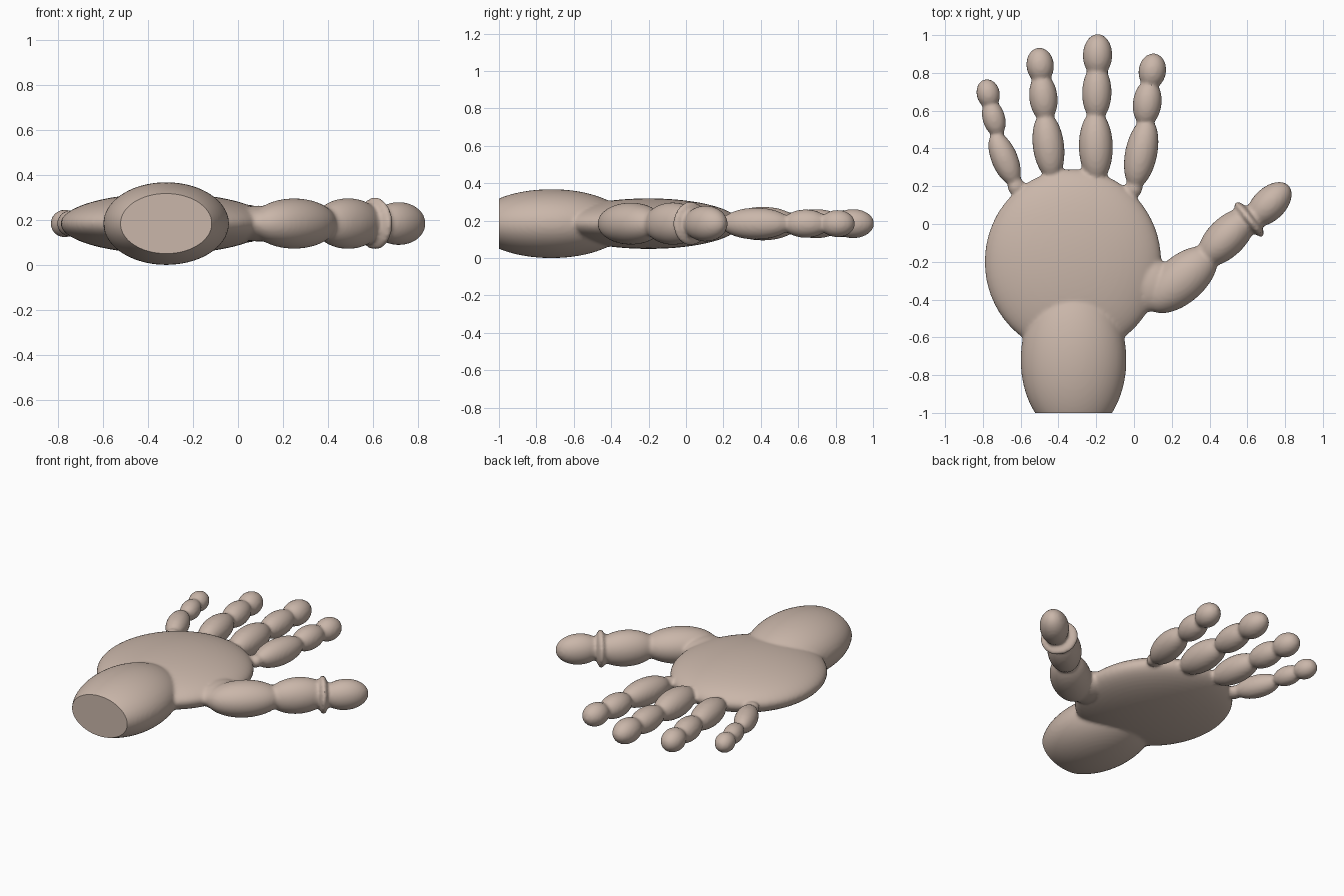
import bpy, bmesh, math
from mathutils import Matrix, Vector

if "Cube" in bpy.data.objects:
    bpy.data.objects.remove(bpy.data.objects["Cube"], do_unlink=True)

MID = 0.184  # height of the hand's middle plane

skin = bpy.data.materials.new("skin")
skin.use_nodes = True
colour = (0.59, 0.47, 0.40, 1)
skin.diffuse_color = colour
skin.node_tree.nodes["Principled BSDF"].inputs["Base Color"].default_value = colour

bm = bmesh.new()


def ellipsoid(x, y, size, angle=0):
    """Ellipsoid on the middle plane; size = radii along, across and up."""
    matrix = (Matrix.Translation((x, y, MID))
              @ Matrix.Rotation(math.radians(angle), 4, 'Z')
              @ Matrix.Diagonal((*size, 1)))
    bmesh.ops.create_uvsphere(bm, u_segments=64, v_segments=32, radius=1, matrix=matrix)


def finger(root, joints):
    """Chain of ellipsoids (x, y, length, width), with a thin web at the root."""
    ellipsoid(*root, (0.05, 0.045, 0.04), 90)
    previous = Vector(root)
    for x, y, length, width in joints:
        direction = Vector((x, y)) - previous
        angle = math.degrees(math.atan2(direction.y, direction.x))
        ellipsoid(x, y, (length, width, width), angle)
        previous = Vector((x, y))


# Palm and wrist
ellipsoid(-0.323, -0.2, (0.468, 0.49, 0.135))
ellipsoid(-0.32, -0.72, (0.28, 0.41, 0.184))

# Little, ring, middle and index fingers
finger((-0.625, 0.20), [(-0.685, 0.345, 0.150, 0.070),
                        (-0.742, 0.560, 0.100, 0.060),
                        (-0.772, 0.690, 0.078, 0.062)])
finger((-0.435, 0.27), [(-0.453, 0.415, 0.180, 0.083),
                        (-0.480, 0.670, 0.130, 0.075),
                        (-0.497, 0.840, 0.094, 0.073)])
finger((-0.200, 0.29), [(-0.202, 0.410, 0.190, 0.090),
                        (-0.197, 0.695, 0.150, 0.078),
                        (-0.193, 0.893, 0.113, 0.078)])
finger((-0.000, 0.19), [(0.038, 0.375, 0.190, 0.085),
                        (0.070, 0.640, 0.125, 0.076),
                        (0.097, 0.810, 0.094, 0.073)])

# Thumb with its root, two segments, knuckle ring and tip
ellipsoid(0.09, -0.32, (0.12, 0.145, 0.08))
ellipsoid(0.25, -0.295, (0.23, 0.125, 0.112), 41)
ellipsoid(0.49, -0.07, (0.19, 0.103, 0.113), 45)
ellipsoid(0.61, 0.025, (0.035, 0.116, 0.118), 39)
ellipsoid(0.716, 0.105, (0.143, 0.088, 0.096), 44)

mesh = bpy.data.meshes.new("hand")
bm.to_mesh(mesh)
bm.free()
hand = bpy.data.objects.new("hand", mesh)
bpy.context.collection.objects.link(hand)

# Fuse the parts into one skin and soften the joints
remesh = hand.modifiers.new("fuse", 'REMESH')
remesh.mode = 'VOXEL'
remesh.voxel_size = 0.011
soften = hand.modifiers.new("soften", 'SMOOTH')
soften.factor = 0.5
soften.iterations = 6
fused = bpy.data.meshes.new_from_object(
    hand.evaluated_get(bpy.context.evaluated_depsgraph_get()))
hand.modifiers.clear()

# Cut the wrist flat
bm = bmesh.new()
bm.from_mesh(fused)
cut = bmesh.ops.bisect_plane(bm, geom=bm.verts[:] + bm.edges[:] + bm.faces[:],
                             plane_co=(0, -1, 0), plane_no=(0, -1, 0), clear_outer=True)
rim = [e for e in cut["geom_cut"] if isinstance(e, bmesh.types.BMEdge)]
bmesh.ops.holes_fill(bm, edges=rim, sides=0)
bmesh.ops.recalc_face_normals(bm, faces=bm.faces[:])
bm.to_mesh(fused)
bm.free()

hand.data = fused
fused.name = "hand_skin"
bpy.data.meshes.remove(mesh)
fused.materials.clear()
fused.materials.append(skin)

bpy.ops.object.select_all(action='DESELECT')
hand.select_set(True)
bpy.context.view_layer.objects.active = hand
bpy.ops.object.shade_smooth_by_angle(angle=math.radians(40))
